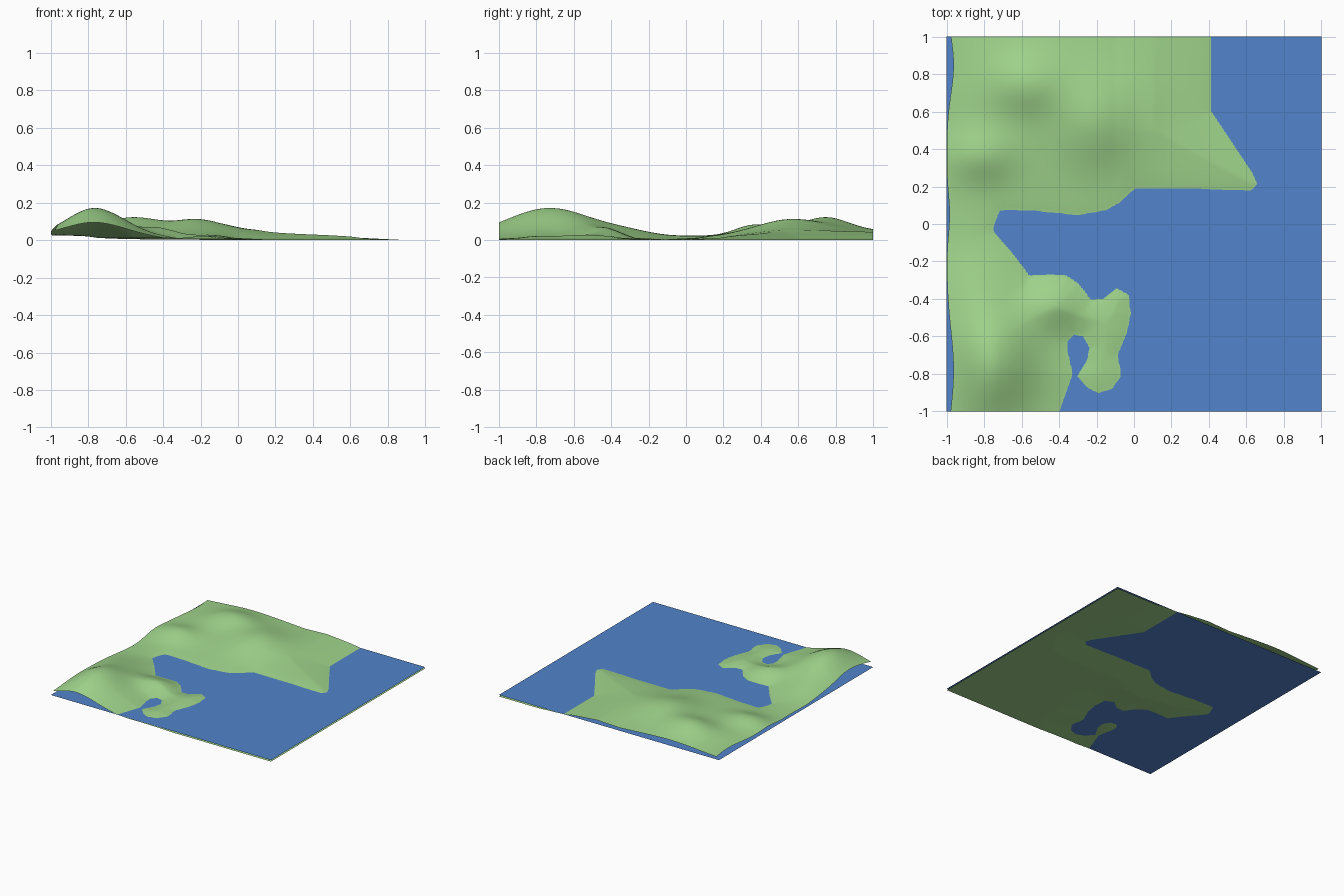
import bpy, math

if "Cube" in bpy.data.objects:
    bpy.data.objects.remove(bpy.data.objects["Cube"])

WATER_Z = 0.012
N = 170

# Shoreline outline (runs past the tile edges on the land side)
COAST = [(-.4, -1), (-.33, -.8), (-.36, -.67), (-.36, -.63), (-.32, -.588), (-.27, -.595),
         (-.235, -.66), (-.25, -.73), (-.3, -.81), (-.25, -.87), (-.19, -.9), (-.12, -.88),
         (-.07, -.81), (-.09, -.7), (-.04, -.58), (-.02, -.48), (-.03, -.38), (-.095, -.345),
         (-.16, -.4), (-.23, -.41), (-.3, -.32), (-.36, -.28), (-.44, -.27), (-.56, -.28),
         (-.65, -.16), (-.755, -.04), (-.75, 0), (-.72, .07), (-.68, .08), (-.5, .07),
         (-.3, .05), (-.15, .075), (-.08, .115), (.01, .195), (.63, .183), (.655, .215),
         (.63, .27), (.41, .6), (.41, 2), (-2, 2), (-2, -2), (-.7, -2)]

# Hills: centre x, centre y, width x, width y, height
HILLS = [(-.77, -.73, .24, .32, .15), (-.85, -.32, .2, .2, .025), (-.42, -.43, .16, .13, .045),
         (-.12, -.55, .15, .3, .01), (-.57, .75, .2, .16, .055), (-.55, .75, .45, .45, .043),
         (-.2, .55, .22, .25, .07), (-.82, .36, .18, .14, .048)]

SEGMENTS = list(zip(COAST, COAST[1:] + COAST[:1]))


def bump(t, width):
    return math.exp(-(t / width) ** 2)


def shore_distance(x, y):
    """Distance to the shoreline, positive on land."""
    best, inside = 9.0, False
    for (ax, ay), (bx, by) in SEGMENTS:
        dx, dy = bx - ax, by - ay
        t = max(0, min(1, ((x - ax) * dx + (y - ay) * dy) / (dx * dx + dy * dy)))
        best = min(best, (x - ax - t * dx) ** 2 + (y - ay - t * dy) ** 2)
        if (ay > y) != (by > y) and x < ax + (y - ay) * dx / dy:
            inside = not inside
    return math.sqrt(best) * (1 if inside else -1)


def height(x, y):
    d = shore_distance(x, y)
    if d < 0:
        return max(0, WATER_Z + 0.05 * d)
    rise = 0.01 + sum(a * bump(x - cx, sx) * bump(y - cy, sy) for cx, cy, sx, sy, a in HILLS)
    plain = 0.06 * min(d, 0.3) * max(0, min(1, x / 0.2 + 0.5)) * (y > 0)
    return WATER_Z + rise * (1 - math.exp(-d / 0.08)) + plain


def left_inset(x, y):
    """Wavy pull-in of the left border."""
    w = 0.036 * bump(y - .85, .22) + 0.036 * bump(y + .78, .3) + 0.015 * bump(y - .05, .15)
    return w * max(0, -x - 0.7) / 0.3


def add_sheet(name, verts, faces, color):
    me = bpy.data.meshes.new(name)
    me.from_pydata(verts, [], faces)
    me.polygons.foreach_set("use_smooth", [True] * len(faces))
    mat = bpy.data.materials.new(name)
    mat.diffuse_color = color
    mat.use_nodes = True
    mat.node_tree.nodes["Principled BSDF"].inputs["Base Color"].default_value = mat.diffuse_color
    me.materials.append(mat)
    ob = bpy.data.objects.new(name, me)
    bpy.context.collection.objects.link(ob)
    return ob


# Terrain sheet
verts = []
for j in range(N + 1):
    for i in range(N + 1):
        x, y = -1 + 2 * i / N, -1 + 2 * j / N
        verts.append((x + left_inset(x, y), y, height(x, y)))
faces = [(k, k + 1, k + N + 2, k + N + 1)
         for j in range(N) for k in range(j * (N + 1), j * (N + 1) + N)]
add_sheet("terrain", verts, faces, (0.35, 0.66, 0.26, 1))

# Water sheet
add_sheet("water", [(-1, -1, WATER_Z), (1, -1, WATER_Z), (1, 1, WATER_Z), (-1, 1, WATER_Z)],
          [(0, 1, 2, 3)], (0.085, 0.23, 0.6, 1))
